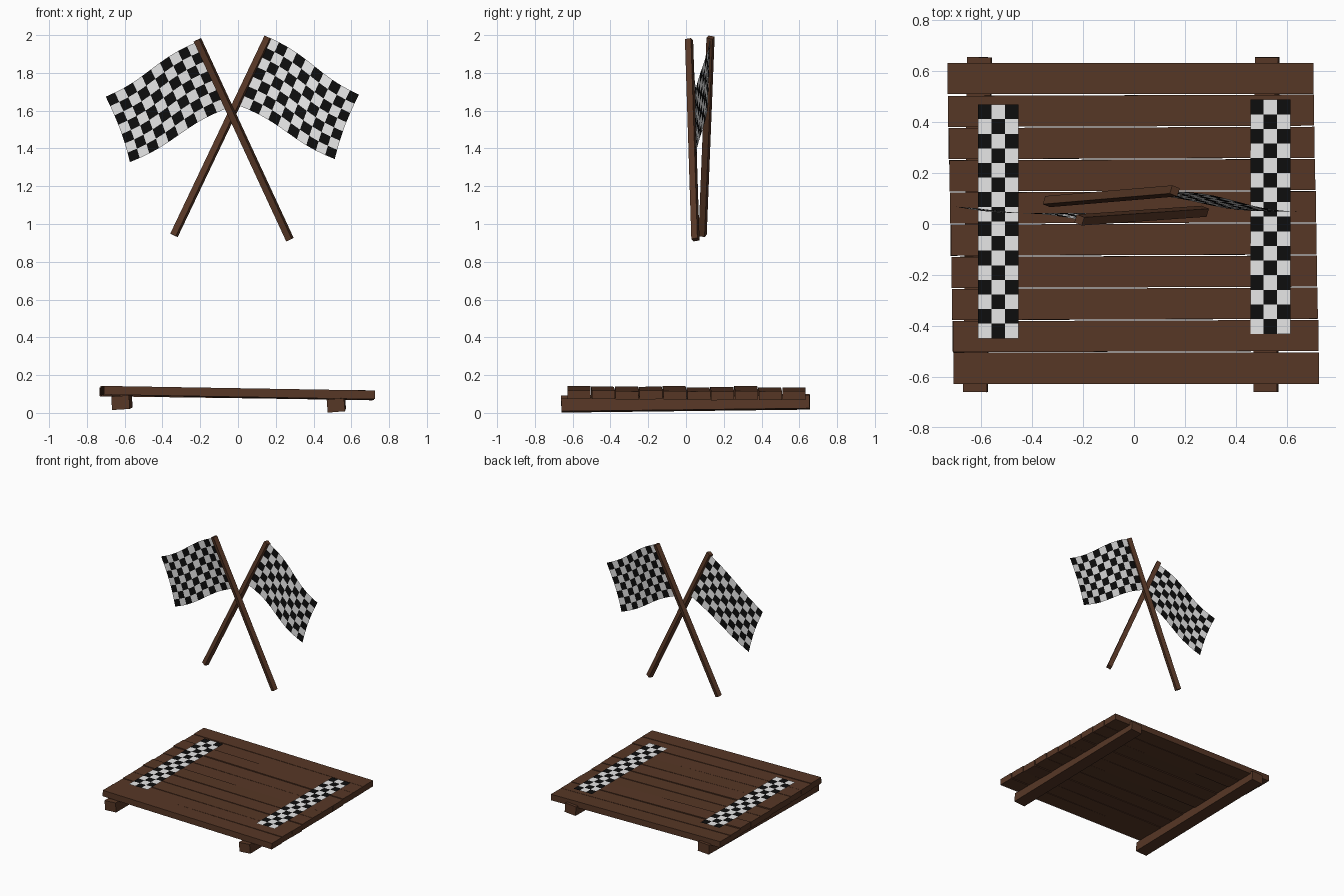
import bpy, math, random
from mathutils import Vector

if "Cube" in bpy.data.objects:
    bpy.data.objects.remove(bpy.data.objects["Cube"])

random.seed(4)


def material(name, rgb):
    m = bpy.data.materials.new(name)
    m.diffuse_color = (*rgb, 1)
    m.use_nodes = True
    m.node_tree.nodes["Principled BSDF"].inputs["Base Color"].default_value = m.diffuse_color
    return m


WOOD = material("brown wood", (0.095, 0.038, 0.019))
BLACK = material("black", (0.004, 0.004, 0.004))
WHITE = material("white", (0.8, 0.8, 0.8))


def add_mesh(name, verts, faces, mats):
    me = bpy.data.meshes.new(name)
    me.from_pydata(verts, [], faces)
    for m in mats:
        me.materials.append(m)
    me.update()
    ob = bpy.data.objects.new(name, me)
    bpy.context.collection.objects.link(ob)
    return ob


def bar(name, a, b, width, height, roll=0.0, up=(0, 0, 1)):
    """Square-cut timber running from point a to point b."""
    a, b = Vector(a), Vector(b)
    d = (b - a).normalized()
    side = d.cross(Vector(up)).normalized()
    top = side.cross(d)
    c, s = math.cos(roll), math.sin(roll)
    side, top = side * c + top * s, top * c - side * s
    verts = [p + side * (i * width / 2) + top * (j * height / 2)
             for p in (a, b) for i, j in ((-1, -1), (1, -1), (1, 1), (-1, 1))]
    faces = [(3, 2, 1, 0), (4, 5, 6, 7)]
    faces += [(k, (k + 1) % 4, (k + 1) % 4 + 4, k + 4) for k in range(4)]
    ob = add_mesh(name, verts, faces, [WOOD])
    import bmesh
    bm = bmesh.new()
    bm.from_mesh(ob.data)
    bmesh.ops.recalc_face_normals(bm, faces=bm.faces)
    bm.to_mesh(ob.data)
    bm.free()
    return ob


def checker(name, point, cols, rows, black_first=0):
    """Checkered sheet; point(u, v) gives positions for u, v in 0..1."""
    verts = [point(i / cols, j / rows) for j in range(rows + 1) for i in range(cols + 1)]
    w = cols + 1
    faces = [(j * w + i, j * w + i + 1, (j + 1) * w + i + 1, (j + 1) * w + i)
             for j in range(rows) for i in range(cols)]
    ob = add_mesh(name, verts, faces, [BLACK, WHITE])
    for p in ob.data.polygons:
        p.material_index = (p.index % cols + p.index // cols + black_first) % 2
    return ob


# deck planks, slightly uneven and sloping down to the right
for k in range(10):
    y = 0.571 - k * 0.1264
    t = k / 9
    yaw = 0.0 if k in (0, 9) else 0.005
    dz = 0.002 if k == 9 else random.uniform(-0.005, 0.001)
    tilt = random.uniform(-0.002, 0.002)
    bar("deck_plank", (-0.733 + 0.024 * t, y - yaw / 2, 0.117 + dz + tilt),
        (0.704 + 0.022 * t, y + yaw / 2, 0.094 + dz - tilt), 0.122, 0.046,
        roll=random.uniform(-0.02, 0.02))

# two support beams under the deck
bar("left_support_beam", (-0.622, -0.66, 0.054), (-0.607, 0.655, 0.062), 0.094, 0.072, 0.06)
bar("right_support_beam", (0.518, -0.66, 0.040), (0.523, 0.655, 0.056), 0.092, 0.070, 0.08)

# checkered strips painted on the deck
for name, x0, x1, y0, y1, z in (("left_checker_strip", -0.613, -0.453, 0.469, -0.449, 0.147),
                                ("right_checker_strip", 0.457, 0.614, 0.488, -0.431, 0.127)):
    checker(name, lambda u, v: (x0 + (x1 - x0) * u, y1 + (y0 - y1) * v, z), 3, 16, 1)

# crossed flag poles
bar("front_flag_pole", (0.275, 0.050, 0.917), (-0.215, 0.016, 1.975), 0.034, 0.034, 0.35, (0, 1, 0))
bar("rear_flag_pole", (-0.339, 0.088, 0.940), (0.160, 0.130, 1.988), 0.034, 0.034, 0.35, (0, 1, 0))


def flag(name, pole_top, pole_low, out_top, out_low, wave):
    pt, pl, ot, ol = map(Vector, (pole_top, pole_low, out_top, out_low))

    def point(u, v):
        p = pt.lerp(pl, v).lerp(ot.lerp(ol, v), u)
        p.z += 0.012 * math.sin(2 * math.pi * u)
        p.y += wave * math.sin(2 * math.pi * u)
        p.x -= 0.012 * math.sin(math.pi * v) * u * (-1 if ot.x < 0 else 1)
        return p
    return checker(name, point, 10, 7, 1)


# waving flags
flag("left_flag", (-0.222, 0.018, 1.962), (-0.060, 0.030, 1.612),
     (-0.700, 0.068, 1.674), (-0.572, 0.056, 1.328), 0.006)
flag("right_flag", (0.170, 0.128, 1.985), (0.010, 0.115, 1.625),
     (0.640, 0.048, 1.685), (0.512, 0.050, 1.344), 0.008)
